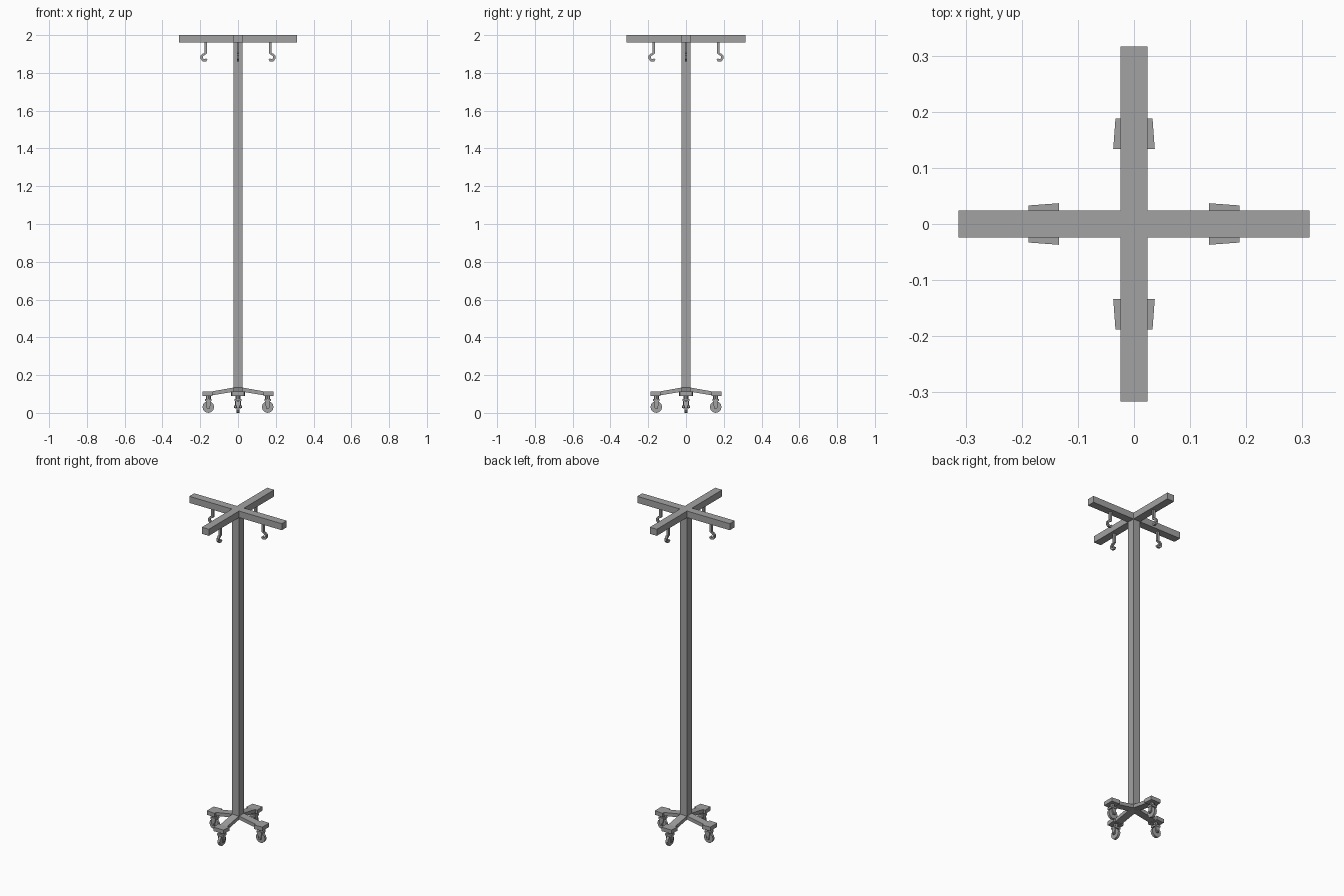
import bpy, bmesh, math
from mathutils import Matrix, Vector

if "Cube" in bpy.data.objects:
    bpy.data.objects.remove(bpy.data.objects["Cube"])

metal = bpy.data.materials.new("grey metal")
grey = (0.36, 0.36, 0.36, 1)
metal.diffuse_color = grey
metal.use_nodes = True
metal.node_tree.nodes["Principled BSDF"].inputs["Base Color"].default_value = grey


def finish(bm, name, turn=0):
    """Turn the bmesh about the pole and make it an object."""
    bmesh.ops.recalc_face_normals(bm, faces=bm.faces)
    mesh = bpy.data.meshes.new(name)
    bm.to_mesh(mesh)
    bm.free()
    mesh.transform(Matrix.Rotation(turn, 4, "Z"))
    mesh.materials.append(metal)
    obj = bpy.data.objects.new(name, mesh)
    bpy.context.collection.objects.link(obj)
    return obj


def box(name, low, high, turn=0):
    bm = bmesh.new()
    size = [b - a for a, b in zip(low, high)]
    mid = [(a + b) / 2 for a, b in zip(low, high)]
    bmesh.ops.create_cube(bm, size=1, matrix=Matrix.Translation(mid) @ Matrix.Diagonal((*size, 1)))
    return finish(bm, name, turn)


def prism(name, outline, half, turn=0, flat=False):
    """Extrude an x-z outline across y, or an x-y outline up z from half[0] to half[1]."""
    bm = bmesh.new()
    if flat:
        base = [bm.verts.new((x, y, half[0])) for x, y in outline]
        move = Vector((0, 0, half[1] - half[0]))
    else:
        base = [bm.verts.new((x, half[0], z)) for x, z in outline]
        move = Vector((0, half[1] - half[0], 0))
    face = bm.faces.new(base)
    out = bmesh.ops.extrude_face_region(bm, geom=[face])
    bmesh.ops.translate(bm, vec=move, verts=[v for v in out["geom"] if isinstance(v, bmesh.types.BMVert)])
    return finish(bm, name, turn)


def cylinder(name, radius, depth, centre, sides, turn=0, along_y=True):
    bm = bmesh.new()
    spin = Matrix.Rotation(math.pi / 2, 4, "X") if along_y else Matrix()
    bmesh.ops.create_cone(bm, cap_ends=True, segments=sides, radius1=radius, radius2=radius,
                          depth=depth, matrix=Matrix.Translation(centre) @ spin)
    return finish(bm, name, turn)


def hook(name, path, r, turn):
    """Sweep a square section along an x-z path."""
    bm = bmesh.new()
    pts = [Vector((x, 0, z)) for x, z in path]
    rings = []
    for i, p in enumerate(pts):
        t = (pts[min(i + 1, len(pts) - 1)] - pts[max(i - 1, 0)]).normalized()
        n = Vector((t.z, 0, -t.x)) * r
        w = Vector((0, r, 0))
        rings.append([bm.verts.new(p + d) for d in (n + w, n - w, -n - w, -n + w)])
    for a, b in zip(rings, rings[1:]):
        for k in range(4):
            bm.faces.new((a[k], a[(k + 1) % 4], b[(k + 1) % 4], b[k]))
    bm.faces.new(rings[0])
    bm.faces.new(rings[-1])
    return finish(bm, name, turn)


# Pole and crossed top bars
box("pole", (-0.024, -0.024, 0.115), (0.024, 0.024, 1.965))
box("top_bar_side", (-0.313, -0.024, 1.96), (0.313, 0.024, 2.0))
box("top_bar_front", (-0.024, -0.316, 1.96), (0.024, 0.316, 2.0))

hook_path = [(0.171, 1.965), (0.171, 1.903), (0.183, 1.898), (0.192, 1.889), (0.192, 1.876),
             (0.184, 1.867), (0.172, 1.866), (0.165, 1.874)]
arm = [(0, 0.138), (0.024, 0.134), (0.136, 0.114), (0.136, 0.093), (0, 0.116)]
pad = [(0.134, -0.037), (0.188, -0.033), (0.188, 0.033), (0.134, 0.037)]
fork = [(0.142, 0.07), (0.172, 0.07), (0.165, 0.024), (0.149, 0.024)]

# Four matching hooks, legs and casters
for i, side in enumerate(("left", "back", "right", "front")):
    turn = i * math.pi / 2
    hook(side + "_hook", hook_path, 0.0065, turn)
    prism(side + "_leg", arm, (-0.023, 0.023), turn)
    prism(side + "_foot_pad", pad, (0.09, 0.114), turn, flat=True)
    cylinder(side + "_caster_stem", 0.013, 0.025, (0.157, 0, 0.08), 8, turn, along_y=False)
    box(side + "_fork_top", (0.14, -0.019, 0.062), (0.174, 0.019, 0.074), turn)
    for s, end in ((1, "inner"), (-1, "outer")):
        prism(side + "_fork_" + end, fork, (s * 0.011, s * 0.017), turn)
    cylinder(side + "_wheel", 0.031, 0.015, (0.157, 0, 0.031), 12, turn)
    cylinder(side + "_axle", 0.006, 0.04, (0.157, 0, 0.033), 8, turn)
